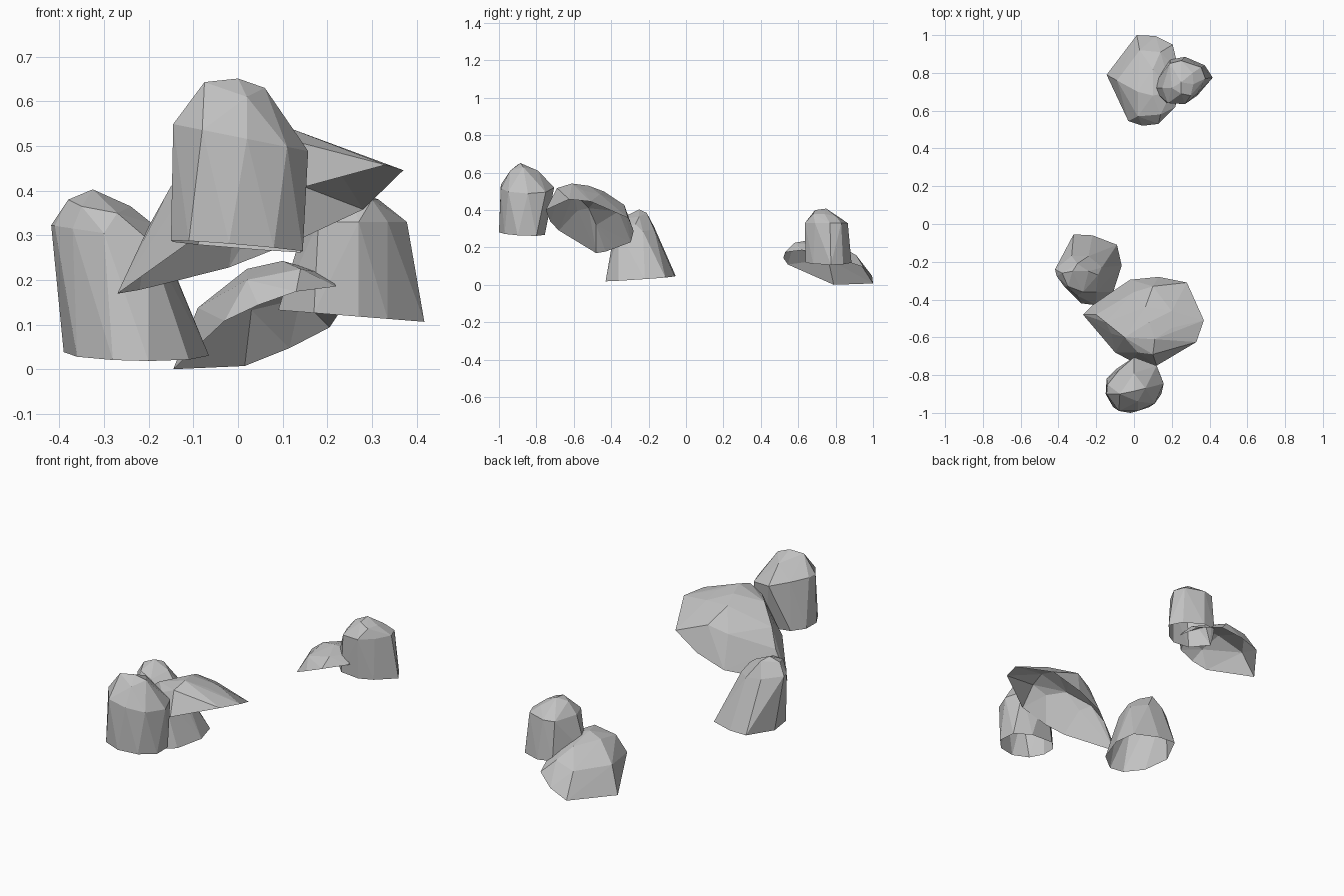
import bpy
import bmesh
from mathutils import Vector

default_cube = bpy.data.objects.get("Cube")
if default_cube:
    bpy.data.objects.remove(default_cube, do_unlink=True)

# One plain stone colour for every boulder
stone = bpy.data.materials.new("grey_stone")
stone.use_nodes = True
stone.diffuse_color = (.54, .54, .54, 1)
stone.node_tree.nodes["Principled BSDF"].inputs["Base Color"].default_value = stone.diffuse_color


def on_plane(outline, plane):
    """Lift a plan outline onto the sloping plane z = height + slope_x * x + slope_y * y."""
    height, slope_x, slope_y = plane
    return [Vector((x, y, height + slope_x * x + slope_y * y)) for x, y in outline]


def make_rock(name, rim, rim_plane, shoulder, shoulder_plane, crown):
    """Faceted hollow shell: a tilted open rim, a shoulder outline and a few crown points."""
    bm = bmesh.new()
    rim_verts = {bm.verts.new(p) for p in on_plane(rim, rim_plane)}
    for point in on_plane(shoulder, shoulder_plane):
        bm.verts.new(point)
    for point in crown:
        bm.verts.new(point)
    bmesh.ops.convex_hull(bm, input=list(bm.verts))
    bmesh.ops.recalc_face_normals(bm, faces=list(bm.faces))

    # Open the underside and discard points buried inside the shell
    base = [f for f in bm.faces if rim_verts.issuperset(f.verts)]
    bmesh.ops.delete(bm, geom=base, context='FACES')
    loose = [v for v in bm.verts if not v.link_faces]
    bmesh.ops.delete(bm, geom=loose, context='VERTS')

    mesh = bpy.data.meshes.new(name)
    bm.to_mesh(mesh)
    bm.free()
    mesh.materials.append(stone)
    rock = bpy.data.objects.new(name, mesh)
    bpy.context.collection.objects.link(rock)
    return rock


# Tall boulder at the front
make_rock(
    "front_boulder",
    rim=[(-.15, -.9), (-.11, -.97), (-.02, -1), (.08, -.97), (.145, -.9),
         (.14, -.8), (.05, -.755), (-.09, -.765), (-.145, -.82)],
    rim_plane=(.245, -.08, -.035),
    shoulder=[(-.145, -.9), (-.14, -.85), (-.08, -.99), (.02, -.99), (.11, -.95),
              (.157, -.845), (.12, -.75), (0, -.705), (-.08, -.775)],
    shoulder_plane=(.52, -.2, 0),
    crown=[(-.075, -.9, .643), (0, -.885, .651), (.06, -.87, .63),
           (.02, -.94, .61), (0, -.79, .61)],
)

# Wide tilted slab leaning behind it
make_rock(
    "front_slab",
    rim=[(-.27, -.48), (-.22, -.43), (-.14, -.375), (-.02, -.295), (.13, -.28),
         (.28, -.31), (.37, -.51), (.33, -.625), (.12, -.75), (-.015, -.725), (-.1, -.68)],
    rim_plane=(.163, .42, -.25),
    shoulder=[(-.16, -.5), (-.12, -.58), (0, -.36), (.1, -.33), (.02, -.68), (.1, -.69)],
    shoulder_plane=(.303, .42, -.25),
    crown=[(.11, -.61, .542), (.08, -.52, .53), (.06, -.44, .5), (.2, -.46, .485),
           (.2, -.55, .505), (-.05, -.6, .49), (-.15, -.52, .41), (-.2, -.48, .32)],
)

# Flared boulder on the right side
make_rock(
    "right_boulder",
    rim=[(-.39, -.2), (-.32, -.055), (-.22, -.06), (-.09, -.11), (-.065, -.22),
         (-.11, -.36), (-.2, -.43), (-.28, -.42), (-.36, -.34)],
    rim_plane=(.045, -.02, .07),
    shoulder=[(-.418, -.24), (-.41, -.275), (-.33, -.17), (-.24, -.17), (-.17, -.23),
              (-.2, -.36), (-.3, -.38), (-.37, -.33)],
    shoulder_plane=(.26, -.15, 0),
    crown=[(-.38, -.26, .38), (-.325, -.25, .403), (-.24, -.25, .365),
           (-.3, -.21, .385), (-.35, -.33, .365), (-.27, -.36, .35), (-.19, -.27, .325)],
)

# Small boulder on the back left
make_rock(
    "back_boulder",
    rim=[(.09, .72), (.14, .8), (.19, .87), (.27, .885), (.375, .84),
         (.417, .775), (.335, .68), (.27, .64), (.17, .64), (.12, .69)],
    rim_plane=(.14, -.08, 0),
    shoulder=[(.378, .77), (.355, .83), (.25, .865), (.19, .85), (.15, .72),
              (.18, .64), (.27, .635), (.335, .69)],
    shoulder_plane=(.33, 0, 0),
    crown=[(.25, .69, .4), (.25, .75, .408), (.315, .74, .38), (.2, .72, .39),
           (.3, .68, .38), (.31, .8, .368)],
)

# Low slab sloping down to the back
make_rock(
    "back_slab",
    rim=[(-.145, .79), (.015, 1), (.115, .995), (.205, .95), (.24, .8),
         (.22, .62), (.13, .53), (.045, .52), (-.03, .545)],
    rim_plane=(.262, .386, -.26),
    shoulder=[(-.09, .76), (.03, .92), (.14, .91), (.02, .57), (.14, .58), (.2, .7)],
    shoulder_plane=(.31, .22, -.2),
    crown=[(.02, .7, .225), (.1, .68, .243), (.1, .82, .21)],
)
